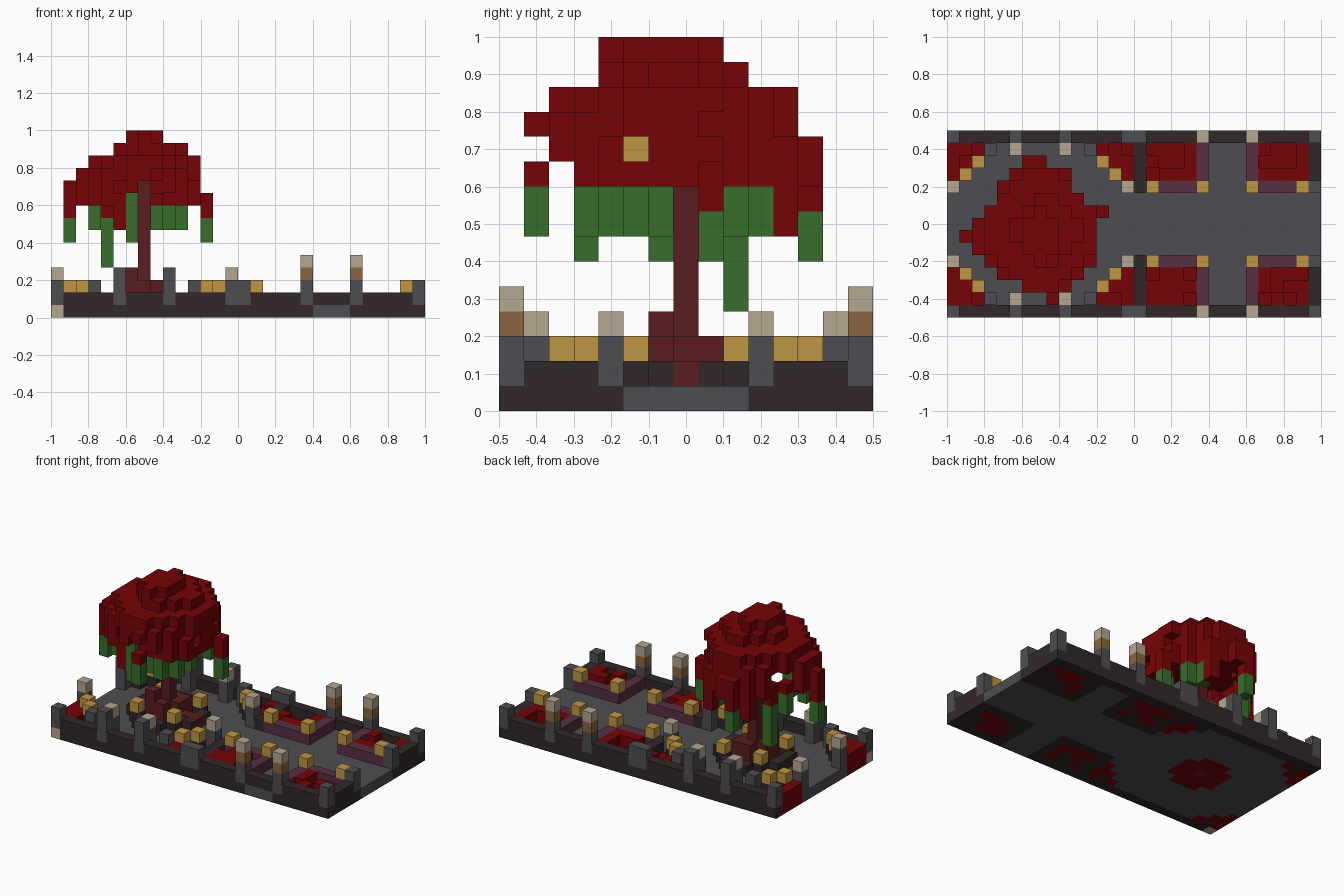
import bpy, bmesh, random
from mathutils import Vector

random.seed(4)
if "Cube" in bpy.data.objects:
    bpy.data.objects.remove(bpy.data.objects["Cube"])

COLOURS = {
    "leaf_red": (.18, .001, .002), "vine_green": (.04, .155, .024),
    "lantern_gold": (.52, .3, .055), "cap_tan": (.46, .38, .28),
    "post_brown": (.25, .13, .05), "stone_grey": (.076, .076, .085),
    "wall_dark": (.032, .021, .022), "bark": (.105, .012, .015),
    "border_purple": (.097, .028, .055),
}
MATS = {}
for name, rgb in COLOURS.items():
    m = bpy.data.materials.new(name)
    m.use_nodes = True
    m.diffuse_color = (*rgb, 1)
    m.node_tree.nodes["Principled BSDF"].inputs["Base Color"].default_value = (*rgb, 1)
    MATS[name] = m

NX, NY, SIZE = 30, 15, 1 / 15
cells = {}


def put(part, colour, i, j, k0, k1=None):
    """Stack blocks from level k0 to k1 in one column."""
    for k in range(k0, (k0 if k1 is None else k1) + 1):
        cells[i, j, k] = (part, colour)


def both(part, colour, i, j, k0, k1=None):
    """The same stack on the front and back halves."""
    put(part, colour, i, j, k0, k1)
    put(part, colour, i, NY - 1 - j, k0, k1)


# Ground: octagonal plaza, long path, cross path, beds and outer wall
for i in range(NX):
    for j in range(8):
        reach = abs(i - 7) + 7 - j
        plaza = i < 15 and reach <= 10
        cross = 21 <= i <= 23
        if j == 0:
            front = "stone_grey" if cross else "wall_dark"
            put("ground", front, i, 0, 0)
            put("ground", "wall_dark", i, NY - 1, 0)
            both("outer_wall", "wall_dark", i, j, 1)
        elif j >= 5 or plaza or cross:
            both("ground", "stone_grey", i, j, 0)
        elif i in (15, NX - 1):
            both("outer_wall", "wall_dark", i, j, 0, 1)
        elif j == 4 or i in (20, 24):
            both("ground", "wall_dark", i, j, 0)
            both("bed_border", "border_purple", i, j, 1)
        else:
            for row in (j, NY - 1 - j):
                raised = i == 0 or random.random() < .6
                soil = raised and i > 0 and random.random() < .4
                put("flower_bed", "wall_dark" if soil else "leaf_red", i, row, 0)
                if raised:
                    put("flower_bed", "leaf_red", i, row, 1)
        # Plaza edge steps with lanterns
        if i < 15 and reach == 10 and 2 <= j <= 3:
            both("plaza_edge", "wall_dark", i, j, 1)
            both("lantern", "lantern_gold", i, j, 2)

# Posts around the plaza and along the walls
for i in (0, 14):
    both("plaza_post", "stone_grey", i, 4, 1, 2)
    both("plaza_post", "cap_tan", i, 4, 3)
for i in (5, 9):
    both("plaza_post", "stone_grey", i, 1, 1, 2)
    both("plaza_post", "cap_tan", i, 1, 3)
    both("wall_post", "stone_grey", i, 0, 1, 3)
for i in (3, 11):
    both("plaza_post", "stone_grey", i, 1, 1, 2)
for i in (0, 14, 15, 29):
    both("wall_post", "stone_grey", i, 0, 1, 2)
both("wall_post", "stone_grey", 29, 4, 1, 2)
for i in (20, 24):
    both("gate_post", "stone_grey", i, 0, 1, 2)
    both("gate_post", "post_brown", i, 0, 3)
    both("gate_post", "cap_tan", i, 0, 4)
for i in (16, 20, 24, 28):
    both("lantern", "lantern_gold", i, 4, 2)
put("ground", "cap_tan", 0, 0, 0)

# Round planter with a low ring and four lanterns
for i in range(4, 11):
    for j in range(4, 11):
        d = ((i - 7) ** 2 + (j - 7) ** 2) ** .5
        if d < 2.5:
            put("planter_soil", "leaf_red", i, j, 0)
        elif d < 3.2:
            put("planter_ring", "wall_dark", i, j, 1)
for i in (5, 9):
    both("lantern", "lantern_gold", i, 5, 2)

# Trunk and roots
put("trunk", "bark", 7, 7, 0, 10)
put("trunk", "bark", 6, 6, 1, 3)
put("trunk", "bark", 8, 8, 1, 2)
for i, j in ((6, 7), (8, 7), (7, 6), (7, 8)):
    put("trunk", "bark", i, j, 1, 2)
for i in (9, 10):
    put("trunk", "bark", i, 7, 1)

# Canopy outline: first and last column of each row
OUTLINE = {1: (8, 9), 2: (6, 10), 3: (4, 10), 4: (3, 11), 5: (2, 11), 6: (1, 11),
           7: (2, 11), 8: (3, 12), 9: (4, 10), 10: (4, 9), 11: (5, 9), 12: (6, 7)}
# Canopy layers: level, first and last column, first and last row
LAYERS = ((14, 6, 8, 4, 8), (13, 5, 10, 4, 9), (12, 3, 11, 2, 11),
          (11, 2, 11, 1, 11), (10, 1, 11, 1, 12), (9, 1, 12, 1, 12))
for k, i0, i1, j0, j1 in LAYERS:
    hx, hy = (i1 - i0 + 1) / 2 - .2, (j1 - j0 + 1) / 2 - .2
    for j in range(j0, j1 + 1):
        for i in range(max(i0, OUTLINE[j][0]), min(i1, OUTLINE[j][1]) + 1):
            r = ((i - (i0 + i1) / 2) / hx) ** 2 + ((j - (j0 + j1) / 2) / hy) ** 2
            hollow = k < 11 and r < .4
            opening = k < 11 and i == 7 and j <= 7
            gap = k == 9 and j == 2
            if r <= 1.001 and not (hollow or opening or gap):
                put("canopy", "leaf_red", i, j, k)

# Lantern set back in a notch of the canopy
cells.pop((11, 5, 10), None)
put("canopy", "leaf_red", 11, 4, 10)
put("canopy_lantern", "lantern_gold", 10, 5, 10)

# Hanging vines: column, row, lowest green level, highest green level
VINES = ((1, 6, 6, 7), (12, 8, 6, 7), (3, 5, 7, 8), (4, 9, 4, 7), (6, 3, 6, 8),
         (8, 1, 7, 8), (9, 3, 7, 8), (10, 4, 7, 8), (10, 6, 7, 8), (6, 12, 6, 7),
         (9, 10, 7, 8), (10, 9, 7, 8), (3, 8, 7, 8))
for i, j, low, high in VINES:
    put("canopy", "leaf_red", i, j, high + 1, 9)
    put("vines", "vine_green", i, j, low, high)
put("vines", "vine_green", 6, 3, 9)
for i, j in ((5, 11), (9, 11), (5, 3)):
    put("canopy", "leaf_red", i, j, 7, 9)

# Turn the blocks of each part into a mesh, keeping only exposed faces
ORIGIN = Vector((-1, -.5, 0))
for part in sorted({p for p, c in cells.values()}):
    bm, corners = bmesh.new(), {}
    used = sorted({c for p, c in cells.values() if p == part})
    for cell, (p, colour) in cells.items():
        if p != part:
            continue
        for axis in range(3):
            for side in (0, 1):
                near = list(cell)
                near[axis] += 2 * side - 1
                if tuple(near) in cells:
                    continue
                loop = []
                for a, b in ((0, 0), (1, 0), (1, 1), (0, 1)):
                    c = list(cell)
                    c[axis] += side
                    c[(axis + 1) % 3] += a
                    c[(axis + 2) % 3] += b
                    c = tuple(c)
                    if c not in corners:
                        corners[c] = bm.verts.new(ORIGIN + Vector(c) * SIZE)
                    loop.append(corners[c])
                face = bm.faces.new(loop if side else loop[::-1])
                face.material_index = used.index(colour)
    mesh = bpy.data.meshes.new(part)
    bm.to_mesh(mesh)
    bm.free()
    for c in used:
        mesh.materials.append(MATS[c])
    bpy.context.collection.objects.link(bpy.data.objects.new(part, mesh))
